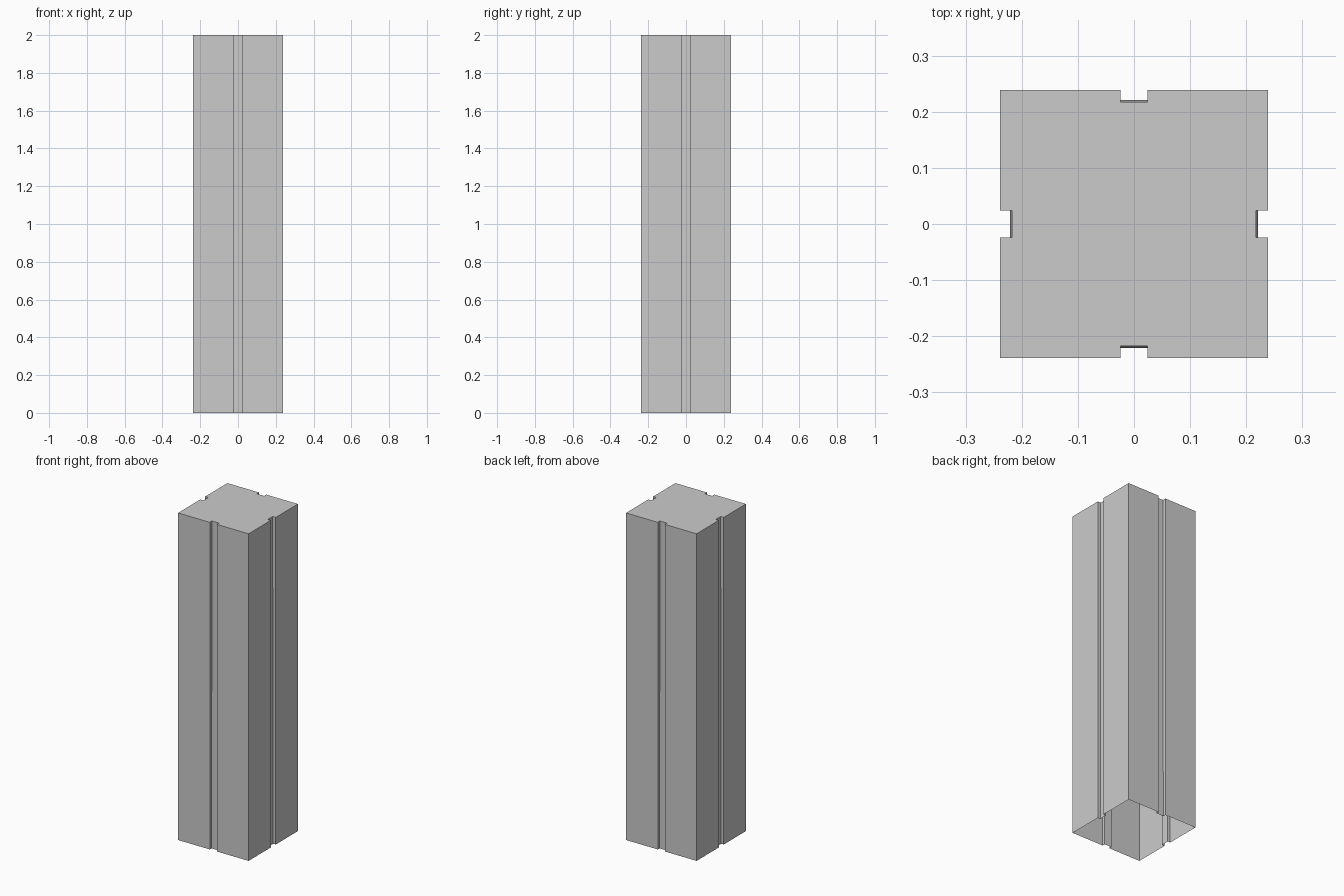
import bpy
import bmesh
from mathutils import Matrix, Vector

if "Cube" in bpy.data.objects:
    bpy.data.objects.remove(bpy.data.objects["Cube"])

HALF = 0.2385        # half width of the column
GROOVE = 0.024       # half width of each groove
HEIGHT = 2.0


def outline(floor):
    """Square outline with a notch in the middle of each side."""
    side = [(-HALF, -HALF), (-GROOVE, -HALF), (-GROOVE, -floor),
            (GROOVE, -floor), (GROOVE, -HALF)]
    points = []
    for quarter in range(4):
        turn = Matrix.Rotation(quarter * 1.5707963267948966, 2)
        points += [turn @ Vector(p) for p in side]
    return points


bm = bmesh.new()

# Groove floors lean in slightly towards the top
bottom = [bm.verts.new((p.x, p.y, 0)) for p in outline(0.221)]
top = [bm.verts.new((p.x, p.y, HEIGHT)) for p in outline(0.2175)]

# Side walls
count = len(bottom)
for i in range(count):
    j = (i + 1) % count
    bm.faces.new((bottom[i], bottom[j], top[j], top[i]))

# Closed top, open underside
bm.faces.new(top)

mesh = bpy.data.meshes.new("grooved_column")
bm.to_mesh(mesh)
bm.free()
column = bpy.data.objects.new("grooved_column", mesh)
bpy.context.collection.objects.link(column)
